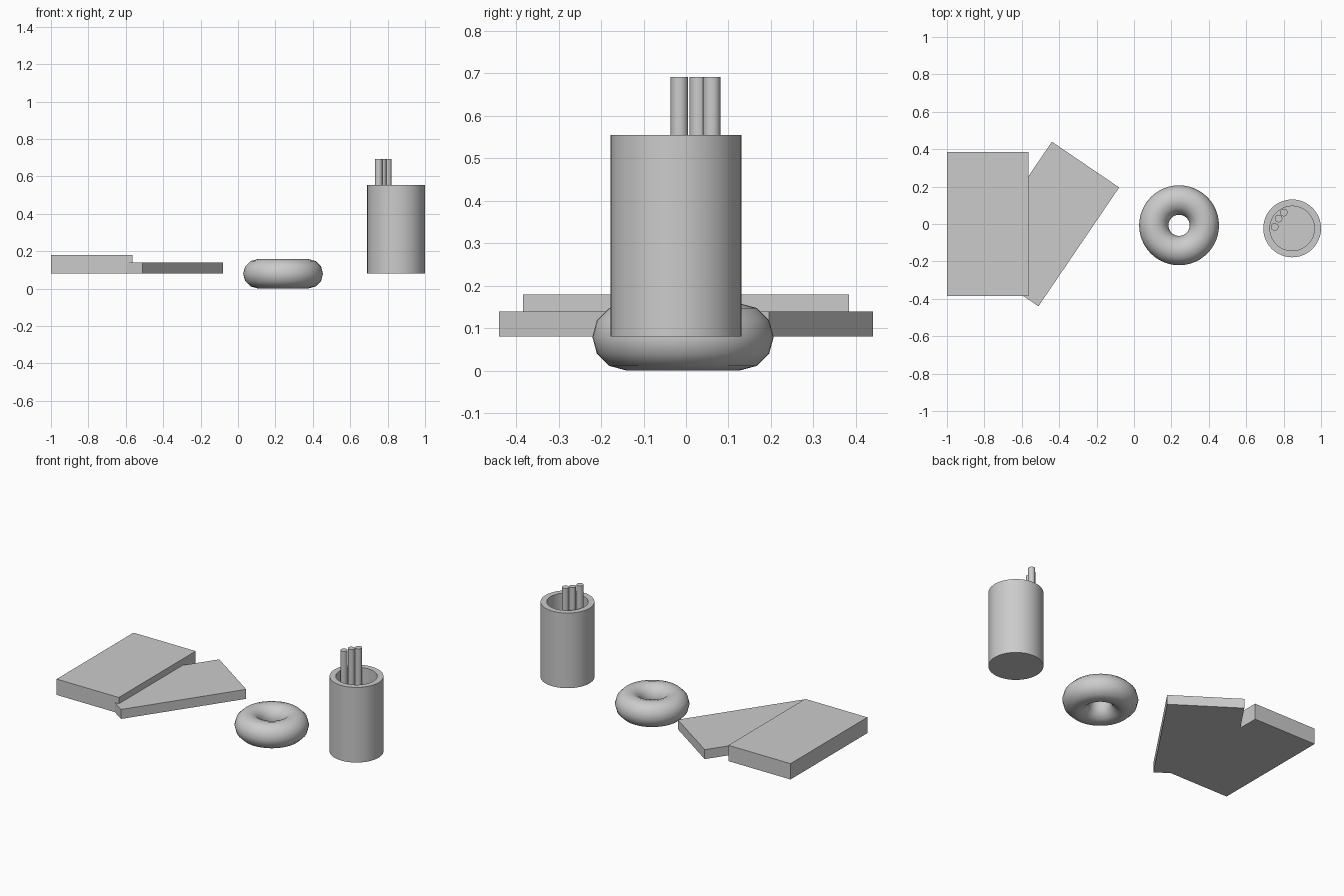
import bpy, bmesh, math

if "Cube" in bpy.data.objects:
    bpy.data.objects.remove(bpy.data.objects["Cube"])


def smooth(obj):
    bpy.ops.object.select_all(action='DESELECT')
    obj.select_set(True)
    bpy.context.view_layer.objects.active = obj
    bpy.ops.object.shade_smooth_by_angle(angle=math.radians(40))


def slab(name, centre, size, turn=0.0):
    bpy.ops.mesh.primitive_cube_add(size=1, location=centre, rotation=(0, 0, turn))
    obj = bpy.context.object
    obj.name = name
    obj.scale = size
    return obj


def lathe(name, profile, location, steps):
    """Spin an (r, z) profile that starts and ends on the axis."""
    bm = bmesh.new()
    verts = [bm.verts.new((r, 0, z)) for r, z in profile]
    edges = [bm.edges.new(pair) for pair in zip(verts, verts[1:])]
    bmesh.ops.spin(bm, geom=verts + edges, cent=(0, 0, 0), axis=(0, 0, 1),
                   angle=math.tau, steps=steps)
    bmesh.ops.remove_doubles(bm, verts=bm.verts, dist=1e-4)
    bmesh.ops.recalc_face_normals(bm, faces=bm.faces)
    mesh = bpy.data.meshes.new(name)
    bm.to_mesh(mesh)
    bm.free()
    obj = bpy.data.objects.new(name, mesh)
    bpy.context.collection.objects.link(obj)
    obj.location = location
    smooth(obj)
    return obj


BASE = 0.08

# Two books, the thinner one turned and tucked against the thicker one
slab("thick_book", (-0.7825, 0, BASE + 0.05), (0.435, 0.768, 0.1))
slab("thin_book", (-0.475, 0, BASE + 0.03), (0.435, 0.768, 0.06), math.radians(-34.2))

# Ring
bpy.ops.mesh.primitive_torus_add(major_segments=48, minor_segments=12,
                                 major_radius=0.135, minor_radius=0.0785,
                                 location=(0.241, -0.007, 0.0795))
ring = bpy.context.object
ring.name = "ring"
smooth(ring)

# Open cup with a wall and a floor
cup_profile = [(0, 0), (0.1545, 0), (0.1545, 0.475), (0.119, 0.475), (0.119, 0.04), (0, 0.04)]
lathe("cup", cup_profile, (0.8455, -0.0235, BASE), 48)

# Pencils leaning spot along the cup wall
for i, (x, y) in enumerate([(0.752, -0.0155), (0.773, 0.029), (0.801, 0.061)], 1):
    lathe(f"pencil_{i}", [(0, 0), (0.0205, 0), (0.0205, 0.572), (0, 0.572)],
          (x, y, BASE + 0.04), 16)
